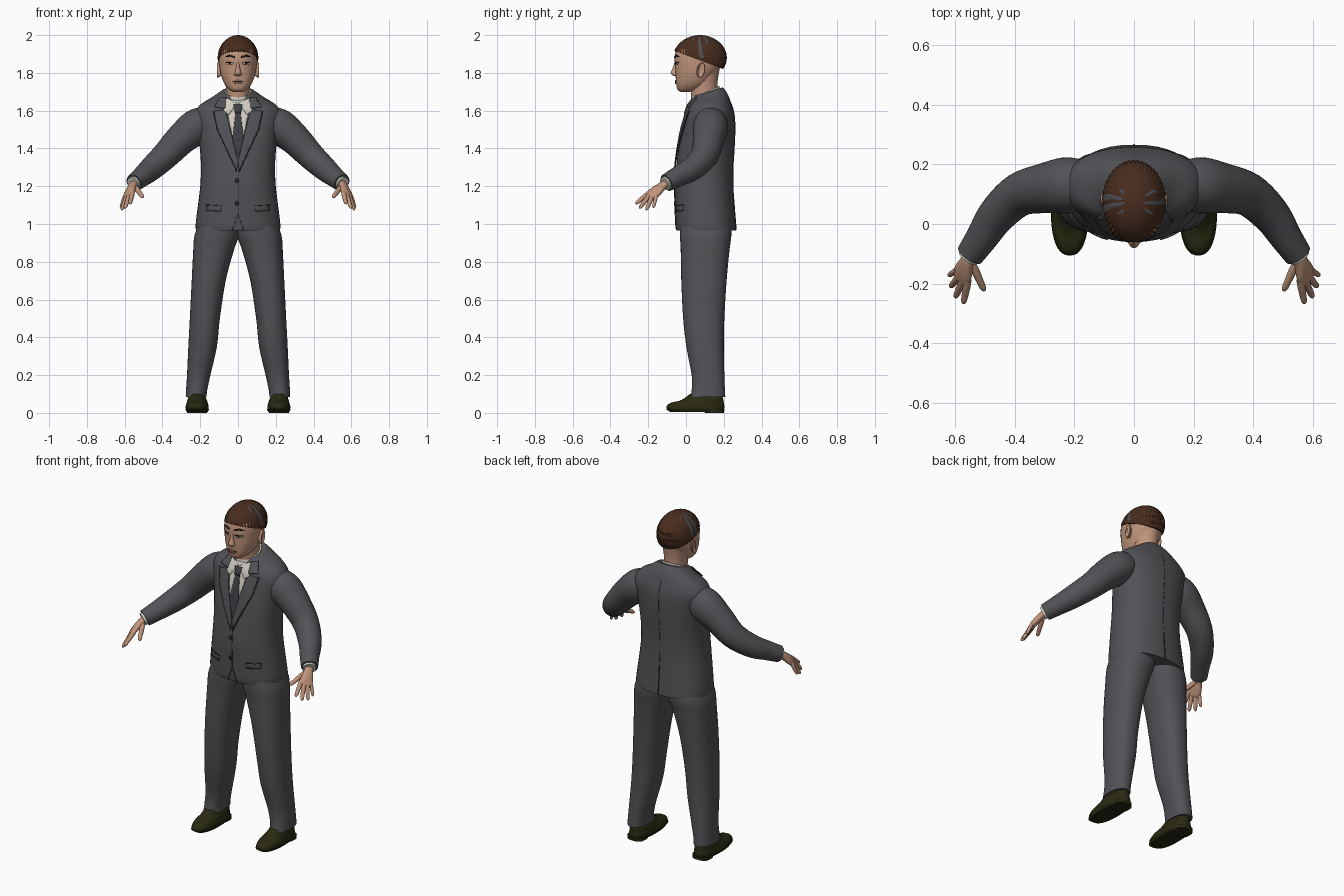
import bpy, bmesh, math
from mathutils import Vector
from mathutils.bvhtree import BVHTree

if "Cube" in bpy.data.objects:
    bpy.data.objects.remove(bpy.data.objects["Cube"])


def material(name, r, g, b):
    m = bpy.data.materials.new(name)
    m.use_nodes = True
    m.diffuse_color = (r, g, b, 1)
    bsdf = m.node_tree.nodes["Principled BSDF"]
    bsdf.inputs["Base Color"].default_value = (r, g, b, 1)
    bsdf.inputs["Roughness"].default_value = 0.8
    return m


SUIT = material("charcoal cloth", .085, .085, .095)
SEAM = material("dark seam", .025, .025, .03)
SHIRT = material("off white shirt", .62, .6, .53)
TIE = material("tie grey", .05, .05, .06)
SKIN = material("skin", .53, .30, .20)
LIP = material("lip", .36, .17, .12)
HAIR = material("brown hair", .065, .026, .013)
GREY = material("grey hair", .075, .085, .1)
BROW = material("black brow", .012, .01, .009)
SHOE = material("dark olive leather", .022, .022, .006)


def finish(name, bm, *mats):
    bmesh.ops.recalc_face_normals(bm, faces=bm.faces[:])
    me = bpy.data.meshes.new(name)
    bm.to_mesh(me)
    bm.free()
    for m in mats:
        me.materials.append(m)
    me.shade_smooth()
    me.set_sharp_from_angle(angle=math.radians(45))
    ob = bpy.data.objects.new(name, me)
    bpy.context.collection.objects.link(ob)
    return ob


def smooth_rows(rows, steps=5):
    """Catmull-Rom interpolation of rows of numbers."""
    out = []
    last = len(rows) - 1
    for i in range(last):
        a, b, c, d = (rows[max(0, min(last, i + k))] for k in (-1, 0, 1, 2))
        for s in range(steps):
            t = s / steps
            out.append([q + t * (r - p) / 2 + t * t * (p - 2.5 * q + 2 * r - d_ / 2)
                        + t ** 3 * (1.5 * (q - r) + (d_ - p) / 2)
                        for p, q, r, d_ in zip(a, b, c, d)])
    return out + [list(rows[-1])]


def loft(name, sections, mat, power=2.0, n=40, tilt=None):
    """Skin capped rings given as (centre, u, v)."""
    bm = bmesh.new()
    rings = []
    for k, (c, u, v) in enumerate(sections):
        ring = []
        for i in range(n):
            a = math.tau * i / n
            x, y = (math.copysign(abs(f) ** (2 / power), f) for f in (math.cos(a), math.sin(a)))
            p = c + u * x + v * y
            if tilt:
                p.z += tilt[k] * (p.y - .1)
            ring.append(bm.verts.new(p))
        rings.append(ring)
    for r, q in zip(rings, rings[1:]):
        for i in range(n):
            bm.faces.new((r[i], r[(i + 1) % n], q[(i + 1) % n], q[i]))
    bm.faces.new(rings[0])
    bm.faces.new(rings[-1])
    return finish(name, bm, mat)


def stack(name, rows, mat, power=2.0, side=1):
    """Horizontal rings from rows of z, x min, x max, y front, y back, tilt."""
    rows = smooth_rows([tuple(r) + (0,) * (6 - len(r)) for r in rows])
    secs = [(Vector((side * (a + b) / 2, (f + k) / 2, z)), Vector(((b - a) / 2, 0, 0)),
             Vector((0, (k - f) / 2, 0))) for z, a, b, f, k, _ in rows]
    return loft(name, secs, mat, power, tilt=[r[5] for r in rows])


def tube(name, pts, mat, side=1, n=20):
    """Round tube through rows of x, y, z, radius."""
    rows = smooth_rows(pts)
    cs = [Vector((side * r[0], r[1], r[2])) for r in rows]
    secs = []
    for i, r in enumerate(rows):
        t = (cs[min(i + 1, len(cs) - 1)] - cs[max(i - 1, 0)]).normalized()
        u = t.cross(Vector((0, 0, 1))).normalized()
        secs.append((cs[i], u * r[3], t.cross(u) * r[3]))
    return loft(name, secs, mat, n=n)


def bvh(ob):
    return BVHTree.FromPolygons([v.co for v in ob.data.vertices],
                                [p.vertices[:] for p in ob.data.polygons])


def drape(name, outline, mat, tree, lift, face=-1, side=1, step=.015):
    """Lay a thin plate with an (x, z) outline on the front or back of a part."""
    bm = bmesh.new()
    bm.faces.new([bm.verts.new((side * x, 0, z)) for x, z in outline])
    for axis in (0, 2):
        vals = [v.co[axis] for v in bm.verts]
        cut = min(vals) + step
        while cut < max(vals) - .001:
            co, no = Vector(), Vector()
            co[axis], no[axis] = cut, 1
            bmesh.ops.bisect_plane(bm, geom=bm.verts[:] + bm.edges[:] + bm.faces[:],
                                   plane_co=co, plane_no=no)
            cut += step
    for v in bm.verts:
        hit = tree.ray_cast(Vector((v.co.x, face, v.co.z)), Vector((0, -face, 0)))[0]
        if hit is None:
            hit = tree.find_nearest(Vector((v.co.x, face * .1, v.co.z)))[0]
        v.co.y = hit.y + face * lift
    ob = finish(name, bm, mat)
    mod = ob.modifiers.new("thickness", 'SOLIDIFY')
    mod.thickness, mod.offset = .004, 0
    return ob


def oval(cx, cz, rx, rz, n=14):
    return [(cx + rx * math.cos(math.tau * i / n), cz + rz * math.sin(math.tau * i / n)) for i in range(n)]


def strip(x0, z0, x1, z1, w):
    d = Vector((z0 - z1, x1 - x0)).normalized() * w
    return [(x0 - d.x, z0 - d.y), (x1 - d.x, z1 - d.y), (x1 + d.x, z1 + d.y), (x0 + d.x, z0 + d.y)]


# Jacket body
jacket = stack("jacket", [(z, -w, w, f, b, t) for z, w, f, b, t in (
    (.965, .222, -.05, .266, 0), (1.0, .224, -.055, .263, 0), (1.1, .212, -.058, .255, 0),
    (1.2, .2, -.06, .25, 0), (1.3, .196, -.052, .25, 0), (1.4, .202, -.04, .256, 0),
    (1.5, .215, -.022, .26, 0), (1.58, .23, .0, .256, 0), (1.63, .2, .015, .24, .05),
    (1.665, .135, .03, .22, .2), (1.695, .088, .038, .195, .3))], SUIT, 2.3)
chest = bvh(jacket)

# Shirt, tie and jacket front details
drape("shirt_front", [(-.07, 1.655), (0, 1.33), (.07, 1.655)], SHIRT, chest, .003)
stack("shirt_collar", [(1.64, -.078, .078, .02, .182, .4), (1.70, -.07, .07, .028, .176, .4)], SHIRT)
drape("tie_blade", [(-.013, 1.6), (.013, 1.6), (.03, 1.45), (0, 1.34), (-.03, 1.45)], TIE, chest, .006)
drape("tie_knot", [(-.024, 1.635), (.024, 1.635), (.015, 1.588), (-.015, 1.588)], TIE, chest, .011)
for i in range(9):
    drape("tie_dot", oval((i % 3 - 1) * .009, 1.57 - i * .018, .0025, .0025, 6), SHIRT, chest, .0075)
drape("front_opening", strip(.002, 1.05, .002, 1.31, .0015), SEAM, chest, .001)
drape("back_vent", strip(0, .968, 0, 1.13, .0025), SEAM, chest, .001, face=1)
drape("back_seam", strip(0, 1.13, 0, 1.64, .0008), SEAM, chest, -.0005, face=1)
for z in (1.23, 1.11):
    drape("jacket_button", oval(-.006, z, .011, .011), SEAM, chest, .004)
for s, tag in ((1, "left"), (-1, "right")):
    drape(tag + "_shirt_collar_leaf", [(.004, 1.64), (.06, 1.668), (.078, 1.6), (.048, 1.578)],
          SHIRT, chest, .010, side=s)
    drape(tag + "_lapel", [(.066, 1.605), (.128, 1.598), (.108, 1.5), (.006, 1.28), (0, 1.33)],
          SUIT, chest, .009, side=s)
    drape(tag + "_lapel_edge", strip(.131, 1.598, .110, 1.5, .0015), SEAM, chest, .006, side=s)
    drape(tag + "_lapel_lower_edge", strip(.110, 1.5, .007, 1.277, .0015), SEAM, chest, .006, side=s)
    drape(tag + "_jacket_collar", [(.062, 1.668), (.095, 1.672), (.125, 1.62), (.068, 1.61)],
          SUIT, chest, .011, side=s)
    drape(tag + "_pocket_flap", [(.09, 1.095), (.165, 1.1), (.165, 1.07), (.09, 1.065)],
          SUIT, chest, .003, side=s)
    drape(tag + "_pocket_line", strip(.088, 1.096, .167, 1.101, .002), SEAM, chest, .004, side=s)
    drape(tag + "_hem_notch", strip(.002, 1.045, .03, .968, .0015), SEAM, chest, .001, side=s)

# Arms, hands, legs and shoes
for s, tag in ((1, "left"), (-1, "right")):
    tube(tag + "_sleeve", [(.15, .13, 1.555, .075), (.22, .13, 1.515, .094), (.3, .12, 1.45, .084),
                           (.385, .098, 1.362, .073), (.46, .03, 1.292, .064),
                           (.51, -.045, 1.25, .054), (.55, -.103, 1.218, .047)], SUIT, s, 32)
    tube(tag + "_shirt_cuff", [(.54, -.09, 1.225, .038), (.557, -.113, 1.213, .036)], SHIRT, s)
    across = Vector((-.62 * s, -.72, .3))
    ahead = Vector((.3 * s, -.62, -.7)).normalized()
    palm = smooth_rows([(.545, -.098, 1.22, .024, .02), (.56, -.128, 1.2, .026, .019),
                        (.572, -.16, 1.172, .036, .018), (.582, -.184, 1.148, .036, .013),
                        (.586, -.192, 1.14, .026, .006)])
    loft(tag + "_palm", [(Vector((s * x, y, z)), across * w, across.cross(ahead) * t)
                         for x, y, z, w, t in palm], SKIN, 2.4, 24)
    for finger, base, tip, r in (("index", (.559, -.2, 1.162), (.572, -.265, 1.108), .0115),
                                 ("middle", (.575, -.193, 1.152), (.599, -.245, 1.085), .0115),
                                 ("ring", (.588, -.178, 1.147), (.615, -.21, 1.076), .011),
                                 ("little", (.598, -.158, 1.15), (.621, -.172, 1.088), .0095),
                                 ("thumb", (.54, -.14, 1.19), (.503, -.222, 1.142), .0125)):
        a, b = Vector(base), Vector(tip)
        tube(f"{tag}_{finger}_finger",
             [(*a.lerp(b, t), r * k) for t, k in ((-.2, 1), (.2, 1.1), (.6, .98), (.88, .85), (1, .5), (1.04, .1))],
             SKIN, s, 14)
    stack(tag + "_trouser_leg", [
        (1.02, -.01, .2, -.03, .235), (.94, -.006, .23, -.032, .24), (.86, .022, .237, -.028, .23),
        (.7, .065, .245, -.025, .215), (.5, .096, .255, -.015, .203), (.35, .112, .263, .002, .2),
        (.2, .146, .27, .03, .203), (.12, .163, .275, .03, .206), (.085, .166, .276, .022, .208)],
        SUIT, 2.3, s)
    stack(tag + "_shoe", [(.016, .156, .276, -.1, .2), (.035, .155, .277, -.102, .203),
                          (.053, .16, .272, -.082, .2), (.068, .165, .268, -.025, .198),
                          (.1, .178, .258, .02, .19)], SHOE, 2.4, s)
    stack(tag + "_sole", [(.006, .16, .272, -.085, .195), (.02, .152, .279, -.106, .205)], SHOE, 2.4, s)
    stack(tag + "_heel", [(0, .165, .27, .1, .2), (.02, .165, .27, .095, .203)], SHOE, 2.8, s)

# Neck and head
stack("neck", [(1.6, -.066, .066, .035, .175), (1.7, -.062, .062, .025, .167),
               (1.76, -.066, .066, .02, .168), (1.83, -.075, .075, .02, .18)], SKIN)
head = stack("head", [(z, -w, w, f, b) for z, w, f, b in (
    (1.7, .025, -.03, .02), (1.712, .048, -.045, .07), (1.74, .071, -.052, .115),
    (1.785, .089, -.055, .15), (1.83, .098, -.057, .18), (1.88, .1, -.06, .195),
    (1.93, .09, -.046, .18), (1.965, .058, 0, .14))], SKIN, 2.25)
face = bvh(head)
loft("nose", [(Vector((0, y, z)), Vector((w, 0, 0)), Vector((0, d, 0))) for z, y, w, d in smooth_rows(
    [(1.862, -.05, .007, .009), (1.83, -.055, .01, .014), (1.802, -.06, .017, .021),
     (1.79, -.058, .02, .016), (1.784, -.055, .012, .01)])], SKIN, n=20)
drape("upper_lip", [(-.03, 1.752), (0, 1.75), (.03, 1.752), (.008, 1.762), (-.008, 1.762)], LIP, face, .003)
drape("lower_lip", oval(0, 1.746, .021, .006), LIP, face, .003)
drape("mouth_line", strip(-.03, 1.752, .03, 1.752, .0012), BROW, face, .004)
for s, tag in ((1, "left"), (-1, "right")):
    drape(tag + "_eye", oval(.042, 1.849, .018, .0055), SHIRT, face, .001, side=s, step=.008)
    drape(tag + "_iris", oval(.042, 1.849, .0065, .0055), BROW, face, .002, side=s, step=.008)
    drape(tag + "_eyelid", strip(.021, 1.854, .063, 1.855, .0018), BROW, face, .002, side=s, step=.008)
    drape(tag + "_eyebrow", [(.015, 1.879), (.015, 1.888), (.045, 1.896), (.072, 1.883), (.045, 1.886)],
          BROW, face, .002, side=s, step=.008)
    loft(tag + "_ear", [(Vector((s * x, .072 + (x - .09) * .4, 1.815)), Vector((0, w, 0)), Vector((0, w * .25, h)))
                        for x, w, h in ((.088, .014, .03), (.1, .019, .038), (.108, .021, .041),
                                        (.112, .018, .037), (.107, .012, .028))], SKIN, n=24)

# Hair cap with combed ridges and grey strands
bm = bmesh.new()
strands = 44
bmesh.ops.create_uvsphere(bm, u_segments=strands * 4, v_segments=32, radius=1)
for v in bm.verts:
    ridge = 1 + .018 * math.sin(strands * math.atan2(v.co.y, v.co.x) + 6 * v.co.z) * (1 - v.co.z ** 2)
    v.co = Vector((v.co.x * .106 * ridge, .074 + v.co.y * .14 * ridge, 1.88 + v.co.z * .12))
bmesh.ops.bisect_plane(bm, geom=bm.verts[:] + bm.edges[:] + bm.faces[:], plane_co=(0, -.065, 1.917),
                       plane_no=(0, -.37, -1), clear_outer=True)
rim = [e for e in bm.edges if e.is_boundary]
bmesh.ops.contextual_create(bm, geom=rim)
for f in bm.faces:
    c = f.calc_center_median()
    turn = strands * math.atan2((c.y - .074) / .14, c.x / .106) + 6 * (c.z - 1.88) / .12
    if abs(c.y - .075) < .04 and abs(c.x) > .035 and c.z > 1.885 and int(turn // math.tau) % 3 == 0:
        f.material_index = 1
finish("hair", bm, HAIR, GREY)
